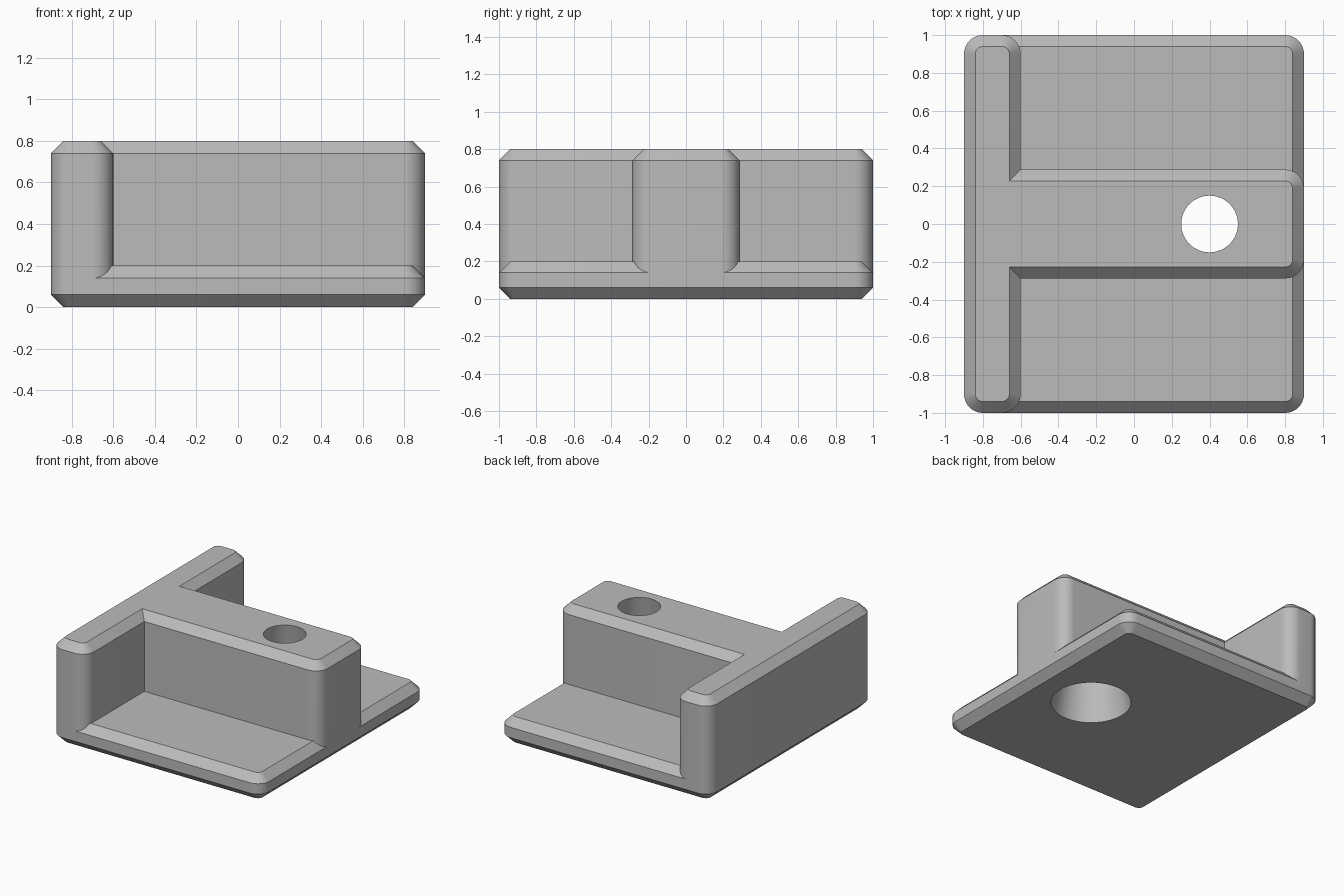
import bpy, bmesh
from math import cos, sin, pi, radians

old = bpy.data.objects.get("Cube")
if old:
    bpy.data.objects.remove(old, do_unlink=True)

CORNER, CHAMFER, STEPS = 0.1, 0.06, 10

grey = bpy.data.materials.new("plain_grey")
grey.use_nodes = True
colour = (0.5, 0.5, 0.5, 1)
grey.diffuse_color = colour
grey.node_tree.nodes["Principled BSDF"].inputs["Base Color"].default_value = colour


def finish(name, bm):
    bmesh.ops.recalc_face_normals(bm, faces=bm.faces)
    mesh = bpy.data.meshes.new(name)
    bm.to_mesh(mesh)
    bm.free()
    mesh.materials.append(grey)
    obj = bpy.data.objects.new(name, mesh)
    bpy.context.collection.objects.link(obj)
    return obj


def outline(x0, x1, y0, y1, inset):
    """Rounded rectangle, shrunk by inset."""
    r = CORNER
    centres = [(x1 - r, y1 - r), (x0 + r, y1 - r), (x0 + r, y0 + r), (x1 - r, y0 + r)]
    for k, (cx, cy) in enumerate(centres):
        for s in range(STEPS + 1):
            a = (k + s / STEPS) * pi / 2
            yield cx + (r - inset) * cos(a), cy + (r - inset) * sin(a)


def rounded_block(name, x0, x1, y0, y1, levels):
    """Stack of outlines, each level given as (height, inset)."""
    bm = bmesh.new()
    rings = [[bm.verts.new((x, y, z)) for x, y in outline(x0, x1, y0, y1, inset)]
             for z, inset in levels]
    n = len(rings[0])
    for low, high in zip(rings, rings[1:]):
        for i in range(n):
            j = (i + 1) % n
            bm.faces.new((low[i], low[j], high[j], high[i]))
    bm.faces.new(rings[0])
    bm.faces.new(rings[-1])
    return finish(name, bm)


# Base plate with both rims chamfered, then the upright wall and its rib
bracket = rounded_block("bracket", -0.9, 0.9, -1, 1,
                        [(0, CHAMFER), (CHAMFER, 0), (0.2 - CHAMFER, 0), (0.2, CHAMFER)])
upright = [(0.1, 0), (0.8 - CHAMFER, 0), (0.8, CHAMFER)]
wall = rounded_block("wall", -0.9, -0.6, -1, 1, upright)
rib = rounded_block("rib", -0.85, 0.9, -0.288, 0.288, upright)

# Tapered hole, wide at the bottom
bm = bmesh.new()
bmesh.ops.create_cone(bm, cap_ends=True, segments=64, radius1=0.302, radius2=0.133, depth=1)
bmesh.ops.translate(bm, verts=bm.verts, vec=(0.4, 0, 0.4))
hole = finish("hole_cutter", bm)

# Join the blocks and drill the hole
bpy.context.view_layer.objects.active = bracket
for part, operation in ((wall, "UNION"), (rib, "UNION"), (hole, "DIFFERENCE")):
    mod = bracket.modifiers.new(part.name, "BOOLEAN")
    mod.operation, mod.solver, mod.object = operation, "EXACT", part
    bpy.ops.object.modifier_apply(modifier=mod.name)
    bpy.data.objects.remove(part, do_unlink=True)

bpy.ops.object.select_all(action="DESELECT")
bracket.select_set(True)
bpy.ops.object.shade_smooth_by_angle(angle=radians(25))
